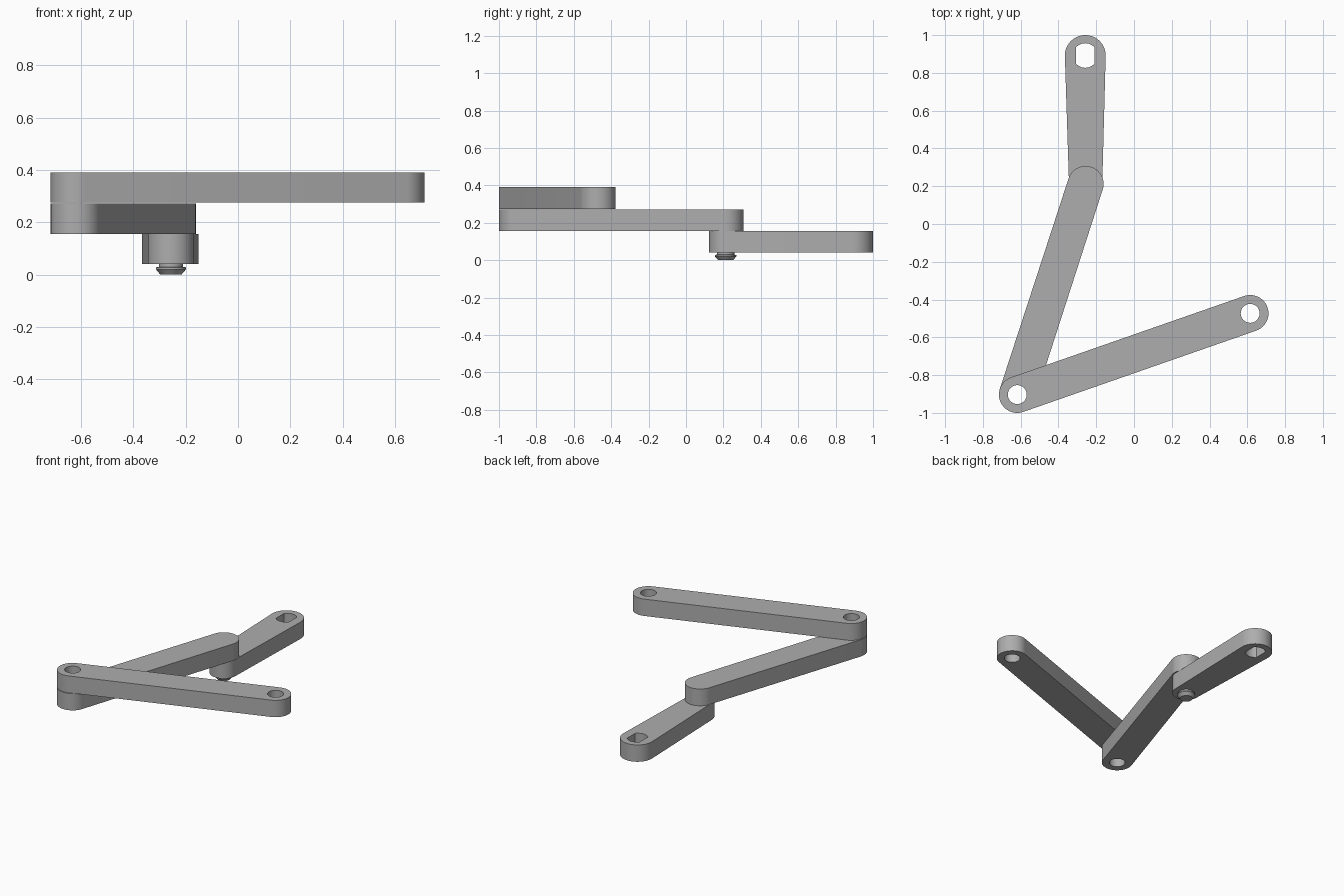
import bpy, bmesh, math
from mathutils import Vector

if "Cube" in bpy.data.objects:
    bpy.data.objects.remove(bpy.data.objects["Cube"])

grey = bpy.data.materials.new("satin grey")
grey.use_nodes = True
colour = (0.42, 0.42, 0.42, 1)
grey.diffuse_color = colour
grey.node_tree.nodes["Principled BSDF"].inputs["Base Color"].default_value = colour


def arc(centre, radius, start, end, steps=32):
    return [centre + radius * Vector((math.cos(a), math.sin(a)))
            for a in (start + (end - start) * i / steps for i in range(steps + 1))]


def circle(centre, radius):
    return arc(centre, radius, 0, math.tau, 48)[:-1]


def double_d(centre, radius, half_width):
    # round hole with two flats facing sideways
    a = math.acos(half_width / radius)
    return (arc(centre, radius, a, math.pi - a, 16)
            + arc(centre, radius, math.pi + a, math.tau - a, 16))


def finish(obj):
    obj.data.materials.append(grey)
    bpy.ops.object.select_all(action="DESELECT")
    obj.select_set(True)
    bpy.context.view_layer.objects.active = obj
    bpy.ops.object.shade_smooth_by_angle(angle=math.radians(30))


def link(name, a, ra, b, rb, low, high, holes):
    # bar with two rounded ends joined by tangent sides
    d = b - a
    heading = math.atan2(d.y, d.x)
    t = math.acos((ra - rb) / d.length)
    outline = (arc(b, rb, heading - t, heading + t)
               + arc(a, ra, heading + t, heading + math.tau - t))
    curve = bpy.data.curves.new(name, "CURVE")
    curve.dimensions = "2D"
    curve.fill_mode = "BOTH"
    curve.extrude = (high - low) / 2
    for loop in [outline] + holes:
        spline = curve.splines.new("POLY")
        spline.points.add(len(loop) - 1)
        for point, co in zip(spline.points, loop):
            point.co = (co.x, co.y, 0, 1)
        spline.use_cyclic_u = True
    temp = bpy.data.objects.new(name + "_profile", curve)
    bpy.context.collection.objects.link(temp)
    bpy.context.view_layer.update()
    mesh = bpy.data.meshes.new_from_object(
        temp.evaluated_get(bpy.context.evaluated_depsgraph_get()))
    bpy.data.objects.remove(temp)
    # weld caps to walls
    bm = bmesh.new()
    bm.from_mesh(mesh)
    bmesh.ops.remove_doubles(bm, verts=bm.verts, dist=1e-5)
    bmesh.ops.translate(bm, verts=bm.verts, vec=(0, 0, (low + high) / 2))
    bmesh.ops.recalc_face_normals(bm, faces=bm.faces)
    bm.to_mesh(mesh)
    bm.free()
    mesh.materials.clear()
    obj = bpy.data.objects.new(name, mesh)
    bpy.context.collection.objects.link(obj)
    finish(obj)


# joint centres
elbow = Vector((-0.618, -0.903))
tip = Vector((0.615, -0.473))
pivot = Vector((-0.256, 0.212))
shaft = Vector((-0.258, 0.892))

link("upper_arm", elbow, 0.097, tip, 0.097, 0.275, 0.39,
     [circle(elbow, 0.05), circle(tip, 0.05)])
link("middle_arm", elbow, 0.097, pivot, 0.095, 0.156, 0.271, [circle(elbow, 0.05)])
link("crank_arm", pivot, 0.088, shaft, 0.108, 0.04, 0.155,
     [circle(pivot, 0.05), double_d(shaft, 0.065, 0.048)])

# retaining pin, lathed around the pivot
profile = [(0, 0), (0.04, 0), (0.057, 0.02), (0.057, 0.028),
           (0.046, 0.03), (0.046, 0.16), (0, 0.16)]
bm = bmesh.new()
verts = [bm.verts.new((r, 0, z)) for r, z in profile]
edges = [bm.edges.new(pair) for pair in zip(verts, verts[1:])]
bmesh.ops.spin(bm, geom=verts + edges, cent=(0, 0, 0), axis=(0, 0, 1),
               angle=math.tau, steps=48)
bmesh.ops.remove_doubles(bm, verts=bm.verts, dist=1e-5)
bmesh.ops.recalc_face_normals(bm, faces=bm.faces)
bmesh.ops.translate(bm, verts=bm.verts, vec=(pivot.x, pivot.y, 0))
mesh = bpy.data.meshes.new("pivot_pin")
bm.to_mesh(mesh)
bm.free()
pin = bpy.data.objects.new("pivot_pin", mesh)
bpy.context.collection.objects.link(pin)
finish(pin)
